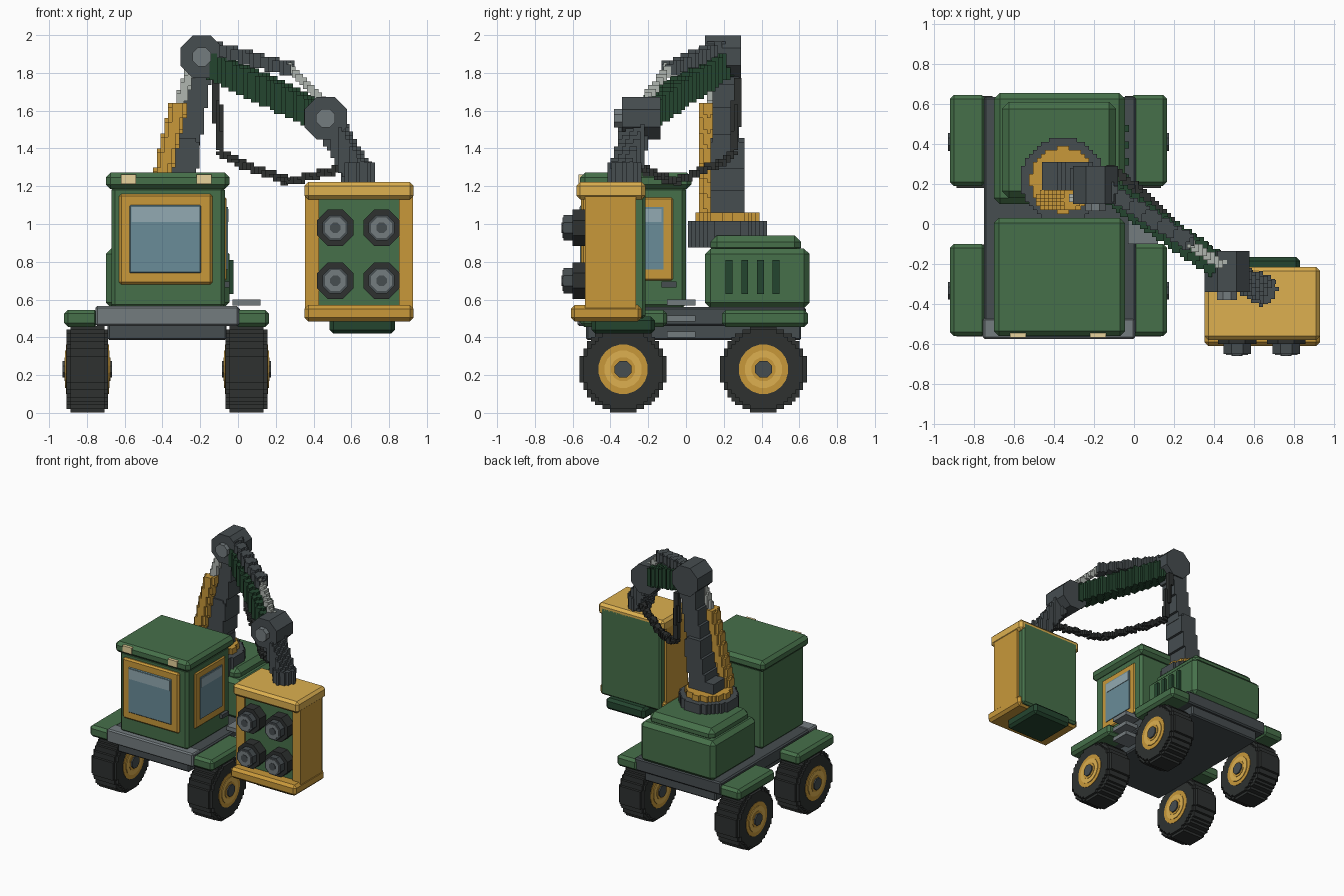
import bpy, bmesh, math
from mathutils import Matrix, Vector

if "Cube" in bpy.data.objects:
    bpy.data.objects.remove(bpy.data.objects["Cube"])

VOX = 0.02


def mat(name, hexcol):
    m = bpy.data.materials.new(name)
    c = [int(hexcol[i:i + 2], 16) / 255 for i in (0, 2, 4)]
    m.diffuse_color = [v / 12.92 if v < 0.04 else ((v + 0.055) / 1.055) ** 2.4 for v in c] + [1]
    m.use_nodes = True
    m.node_tree.nodes["Principled BSDF"].inputs["Base Color"].default_value = m.diffuse_color
    return m


GREEN = mat("green", "46704A")
DKGREEN = mat("dark_green", "24452F")
YELLOW = mat("yellow", "C8983A")
LTYELLOW = mat("light_yellow", "DDB050")
DARK = mat("dark_grey", "464D50")
GREY = mat("grey", "747C7F")
SILVER = mat("silver", "B0B6B0")
BLACK = mat("rubber", "2E3130")
GLASS = mat("glass", "6A8C98")
LTGLASS = mat("light_glass", "92AAB2")
CREAM = mat("cream", "E8D49C")


def finish(name, bm, col, bevel=0, vox=False):
    co = [v.co.copy() for v in bm.verts]
    me = bpy.data.meshes.new(name)
    bm.to_mesh(me)
    bm.free()
    me.materials.append(col)
    ob = bpy.data.objects.new(name, me)
    bpy.context.collection.objects.link(ob)
    if bevel:
        b = ob.modifiers.new("bevel", 'BEVEL')
        b.width, b.segments, b.limit_method = bevel, 1, 'ANGLE'
        b.angle_limit = math.radians(50)
    if vox:  # stepped block surface with a fixed cell size
        size = max(max(c[i] for c in co) - min(c[i] for c in co) for i in range(3))
        r = ob.modifiers.new("blocks", 'REMESH')
        r.mode, r.use_remove_disconnected = 'BLOCKS', False
        r.octree_depth = math.ceil(math.log2(size / VOX / 0.9))
        r.scale = size / (VOX * 2 ** r.octree_depth)
    return ob


def box(name, x, y, z, col, bevel=0.0):
    bm = bmesh.new()
    mid = [(a + b) / 2 for a, b in (x, y, z)]
    dim = [b - a for a, b in (x, y, z)]
    bmesh.ops.create_cube(bm, size=1, matrix=Matrix.Translation(mid) @ Matrix.Diagonal((*dim, 1)))
    return finish(name, bm, col, bevel)


def frame(p0, p1):
    p0, p1 = Vector(p0), Vector(p1)
    d = (p1 - p0).normalized()
    s = d.cross(Vector((0, 0, 1)))
    s = s.normalized() if s.length > 1e-4 else Vector((1, 0, 0))
    m = Matrix((s, s.cross(d), -d)).transposed().to_4x4()
    return Matrix.Translation((p0 + p1) / 2) @ m, (p1 - p0).length


def beam(name, p0, p1, w, h, col, vox=True):
    m, ln = frame(p0, p1)
    bm = bmesh.new()
    bmesh.ops.create_cube(bm, size=1, matrix=m @ Matrix.Diagonal((w, h, ln, 1)))
    return finish(name, bm, col, 0, vox)


def cyl(name, p0, p1, r, col, n=16, vox=False, bevel=0):
    m, ln = frame(p0, p1)
    bm = bmesh.new()
    bmesh.ops.create_cone(bm, cap_ends=True, segments=n, radius1=r, radius2=r, depth=ln,
                          matrix=m @ Matrix.Rotation(math.pi / n, 4, 'Z'))
    bmesh.ops.recalc_face_normals(bm, faces=bm.faces)
    return finish(name, bm, col, bevel, vox)


# wheels
for sx, x in (("left", -0.797), ("right", 0.045)):
    for sy, y in (("front", -0.333), ("rear", 0.41)):
        for part, r, hw, col, n in (("tire", 0.232, 0.105, BLACK, 32), ("rim", 0.132, 0.113, YELLOW, 20),
                                    ("rim_face", 0.1, 0.118, LTYELLOW, 16), ("hub", 0.065, 0.121, YELLOW, 12),
                                    ("hub_cap", 0.048, 0.131, DARK, 8)):
            tire = part == "tire"
            cyl(f"{sy}_{sx}_{part}", (x - hw, y, 0.231), (x + hw, y, 0.231), r, col, n, tire, 0.028 if tire else 0)

# chassis, bumper, fenders, steps
box("chassis_base", (-0.69, -0.06), (-0.53, 0.61), (0.385, 0.48), DARK, 0.01)
box("deck", (-0.75, 0.01), (-0.55, 0.635), (0.46, 0.56), DARK, 0.01)
box("front_bumper", (-0.755, 0.005), (-0.575, -0.47), (0.46, 0.565), GREY, 0.01)
for sx, x in (("left", (-0.92, -0.74)), ("right", (-0.02, 0.165))):
    box(f"front_{sx}_fender", x, (-0.56, -0.1), (0.455, 0.545), GREEN, 0.02)
    box(f"rear_{sx}_fender", x, (0.19, 0.645), (0.455, 0.545), GREEN, 0.02)
for i, z in enumerate((0.415, 0.5, 0.585)):
    box(f"step_{i}", (-0.03, 0.12 - 0.0 * i), (-0.1, 0.05), (z - 0.017, z + 0.015), GREY)

# cab
box("cab_body", (-0.67, -0.07), (-0.535, 0.0), (0.555, 1.2), GREEN, 0.02)
box("cab_roof", (-0.70, -0.045), (-0.56, 0.03), (1.185, 1.272), GREEN, 0.025)
box("windscreen_frame", (-0.63, -0.135), (-0.555, -0.52), (0.68, 1.16), YELLOW, 0.012)
box("windscreen", (-0.575, -0.195), (-0.562, -0.54), (0.74, 1.1), GLASS, 0.006)
box("windscreen_shine", (-0.565, -0.205), (-0.565, -0.55), (1.01, 1.09), LTGLASS)
box("side_window_frame", (-0.09, -0.06), (-0.45, -0.07), (0.70, 1.14), YELLOW, 0.008)
box("side_window", (-0.08, -0.054), (-0.395, -0.12), (0.76, 1.09), GLASS)
box("side_window_shine", (-0.08, -0.05), (-0.385, -0.13), (1.01, 1.08), LTGLASS)
box("door_handle", (-0.08, -0.045), (-0.13, -0.05), (0.665, 0.695), DARK)
for i, x in enumerate((-0.58, -0.18)):
    box(f"headlight_{i}", (x - 0.04, x + 0.04), (-0.568, -0.52), (1.212, 1.262), CREAM)

# engine cover with vents
box("engine_cover", (-0.70, -0.045), (0.1, 0.655), (0.555, 0.87), GREEN, 0.03)
box("engine_top", (-0.66, -0.09), (0.13, 0.61), (0.84, 0.94), GREEN, 0.035)
for i in range(4):
    y = 0.228 + i * 0.083
    box(f"vent_{i}", (-0.07, -0.025), (y - 0.018, y + 0.018), (0.63, 0.81), DKGREEN)

# turntable
cyl("turntable", (-0.355, 0.22, 0.88), (-0.355, 0.22, 1.01), 0.21, DARK, 32, True)
cyl("turntable_ring", (-0.355, 0.22, 1.0), (-0.355, 0.22, 1.06), 0.165, YELLOW, 32, True)
box("mast_bracket", (-0.46, -0.24), (0.17, 0.31), (1.04, 1.14), DARK)

# mast and lift piston
beam("mast_lower", (-0.325, 0.22, 1.04), (-0.262, 0.22, 1.45), 0.17, 0.14, DARK)
beam("mast_upper", (-0.265, 0.21, 1.42), (-0.195, 0.21, 1.87), 0.14, 0.13, DARK)
cyl("lift_cylinder", (-0.45, 0.12, 1.06), (-0.31, 0.12, 1.64), 0.05, YELLOW, 12, True)
cyl("lift_rod", (-0.31, 0.13, 1.62), (-0.24, 0.15, 1.86), 0.03, SILVER, 8, True)

# joints with pins
cyl("shoulder_joint", (-0.192, 0.1, 1.885), (-0.192, 0.29, 1.885), 0.122, DARK, 8)
cyl("shoulder_pin", (-0.192, 0.065, 1.885), (-0.192, 0.2, 1.885), 0.054, GREY, 8)
cyl("elbow_joint", (0.464, -0.34, 1.56), (0.464, -0.135, 1.56), 0.122, DARK, 8)
cyl("elbow_pin", (0.464, -0.38, 1.56), (0.464, -0.2, 1.56), 0.054, GREY, 8)

# boom
beam("boom_arm", (-0.17, 0.2, 1.86), (0.45, -0.23, 1.565), 0.13, 0.14, DKGREEN)
beam("boom_cylinder", (-0.15, 0.18, 1.935), (0.29, -0.1, 1.815), 0.08, 0.07, DARK)
cyl("boom_rod", (0.27, -0.09, 1.83), (0.44, -0.21, 1.66), 0.028, SILVER, 8, True)

# hose
pts = [(-0.12, 0.27, 1.78), (-0.095, 0.26, 1.385), (0.0, 0.19, 1.325), (0.27, -0.06, 1.225), (0.58, -0.26, 1.3)]
for i in range(4):
    cyl(f"hose_{i}", pts[i], pts[i + 1], 0.024, BLACK, 8, True)

# neck
beam("neck", (0.48, -0.255, 1.53), (0.64, -0.325, 1.27), 0.13, 0.13, DARK)
cyl("neck_mount", (0.635, -0.325, 1.19), (0.635, -0.325, 1.32), 0.083, DARK, 16, True)

# launcher pod
box("pod_body", (0.375, 0.905), (-0.52, -0.215), (0.5, 1.2), GREEN, 0.015)
box("pod_top", (0.352, 0.93), (-0.58, -0.215), (1.13, 1.222), LTYELLOW, 0.02)
box("pod_bottom", (0.352, 0.93), (-0.61, -0.235), (0.485, 0.57), YELLOW, 0.02)
for s, x in (("left", (0.355, 0.43)), ("right", (0.852, 0.926))):
    box(f"pod_{s}_side", x, (-0.535, -0.265), (0.55, 1.15), YELLOW)
box("pod_underside", (0.485, 0.83), (-0.5, -0.165), (0.42, 0.51), DKGREEN, 0.02)
for i, x in enumerate((0.515, 0.76)):
    for j, z in enumerate((0.70, 0.98)):
        for part, r, y, col in (("collar", 0.104, -0.6, BLACK), ("barrel", 0.074, -0.648, DARK),
                                ("muzzle", 0.06, -0.655, GREY), ("bore", 0.03, -0.658, DARK)):
            cyl(f"{part}_{i}{j}", (x, y, z), (x, -0.5, z), r, col, 8)
